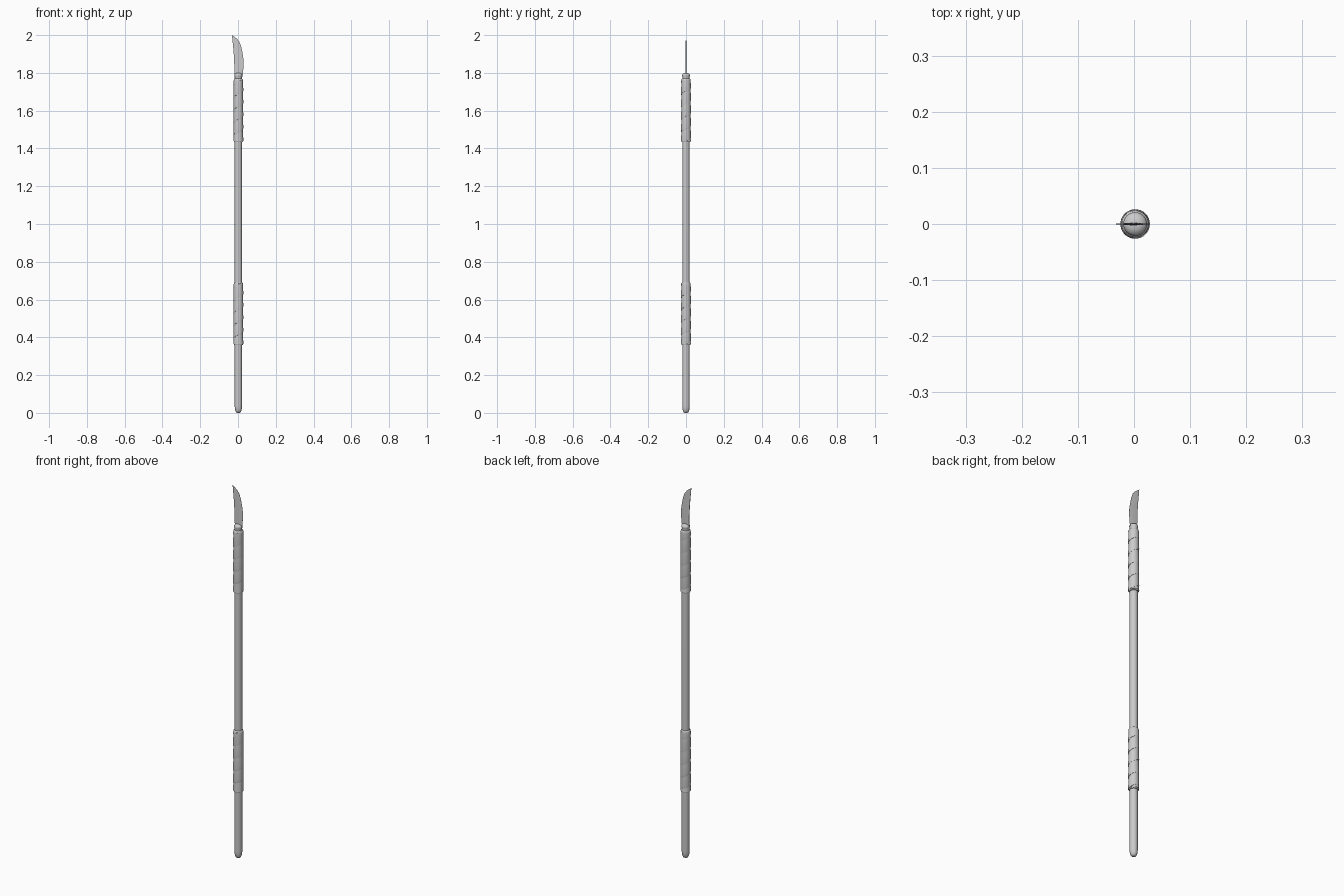
import bpy, bmesh, math

if "Cube" in bpy.data.objects:
    bpy.data.objects.remove(bpy.data.objects["Cube"])

CX = 0.002   # pole axis; the blade tip leans past it to the left


def finish(name, bm, angle=40):
    bmesh.ops.remove_doubles(bm, verts=bm.verts, dist=1e-6)
    bmesh.ops.recalc_face_normals(bm, faces=bm.faces)
    me = bpy.data.meshes.new(name)
    bm.to_mesh(me)
    bm.free()
    ob = bpy.data.objects.new(name, me)
    bpy.context.collection.objects.link(ob)
    bpy.ops.object.select_all(action='DESELECT')
    ob.select_set(True)
    bpy.context.view_layer.objects.active = ob
    bpy.ops.object.shade_smooth_by_angle(angle=math.radians(angle))
    return ob


def lathe(name, profile, sides=32):
    """Turn (radius, z) points around the pole axis, with capped ends."""
    bm = bmesh.new()
    rings = []
    for r, z in profile:
        rings.append([bm.verts.new((CX + r * math.cos(2 * math.pi * i / sides),
                                    r * math.sin(2 * math.pi * i / sides), z))
                      for i in range(sides)])
    for a, b in zip(rings, rings[1:]):
        for i in range(sides):
            j = (i + 1) % sides
            bm.faces.new((a[i], a[j], b[j], b[i]))
    bm.faces.new(rings[0][::-1])
    bm.faces.new(rings[-1])
    return finish(name, bm)


def wrap(name, z0, z1, pitch=0.066, sides=32):
    """Overlapping strap wound up the grip, with a small lip on each turn."""
    bm = bmesh.new()
    turns = (z1 - z0) / pitch + 1
    rows = []
    for i in range(int(turns * sides) + 1):
        a = 2 * math.pi * i / sides
        zb = z0 - pitch + pitch * i / sides
        row = []
        for t, r in ((0, 0.0225), (0, 0.0258), (0.06, 0.0263), (1, 0.0243), (1, 0.0225)):
            z = min(max(zb + t * pitch, z0), z1)
            row.append(bm.verts.new((CX + r * math.cos(a), r * math.sin(a), z)))
        rows.append(row)
    for p, q in zip(rows, rows[1:]):
        for k in range(4):
            bm.faces.new((p[k], q[k], q[k + 1], p[k + 1]))
    return finish(name, bm)


# Pole with rounded butt
lathe("pole", [(0.006, 0), (0.012, 0.003), (0.0165, 0.012), (0.019, 0.026),
               (0.0195, 0.04), (0.0195, 1.77)])

# Two wrapped grips: a core with rounded shoulders and a spiral strap
for label, z0, z1 in (("lower", 0.358, 0.692), ("upper", 1.433, 1.77)):
    lathe(label + "_grip", [(0.019, z0), (0.0225, z0 + 0.001), (0.0245, z0 + 0.006),
                            (0.0245, z1 - 0.01), (0.0235, z1 - 0.004), (0.019, z1)])
    wrap(label + "_grip_wrap", z0 + 0.006, z1 - 0.008)

# Domed collar holding the blade
lathe("collar", [(0.018, 1.765), (0.0195, 1.771), (0.0185, 1.777), (0.0205, 1.782),
                 (0.021, 1.789), (0.018, 1.795), (0.010, 1.799), (0.003, 1.80)])

# Blade rows: z at spine, spine x, z at edge, edge x
rows = [(1.77, -0.017, 1.77, 0.021), (1.80, -0.0185, 1.80, 0.0265),
        (1.84, -0.0195, 1.84, 0.0295), (1.87, -0.021, 1.87, 0.0292),
        (1.90, -0.0225, 1.905, 0.024), (1.93, -0.025, 1.94, 0.0165),
        (1.955, -0.0275, 1.965, 0.007), (1.975, -0.0295, 1.982, -0.007),
        (1.99, -0.031, 1.992, -0.02), (1.9985, -0.032, 2.0, -0.0315)]
bm = bmesh.new()
loops = []
for i, (zs, xs, ze, xe) in enumerate(rows):
    w = 0.003 * (1 - 0.75 * i / (len(rows) - 1))
    xm, zm = xs + (xe - xs) * 0.4, zs + (ze - zs) * 0.4
    pts = [(xs, -w * 0.5, zs), (xm, -w, zm), (xe, -0.0002, ze),
           (xe, 0.0002, ze), (xm, w, zm), (xs, w * 0.5, zs)]
    loops.append([bm.verts.new(p) for p in pts])
for a, b in zip(loops, loops[1:]):
    for k in range(6):
        n = (k + 1) % 6
        bm.faces.new((a[k], a[n], b[n], b[k]))
bm.faces.new(loops[0][::-1])
bm.faces.new(loops[-1])
finish("blade", bm, 30)
